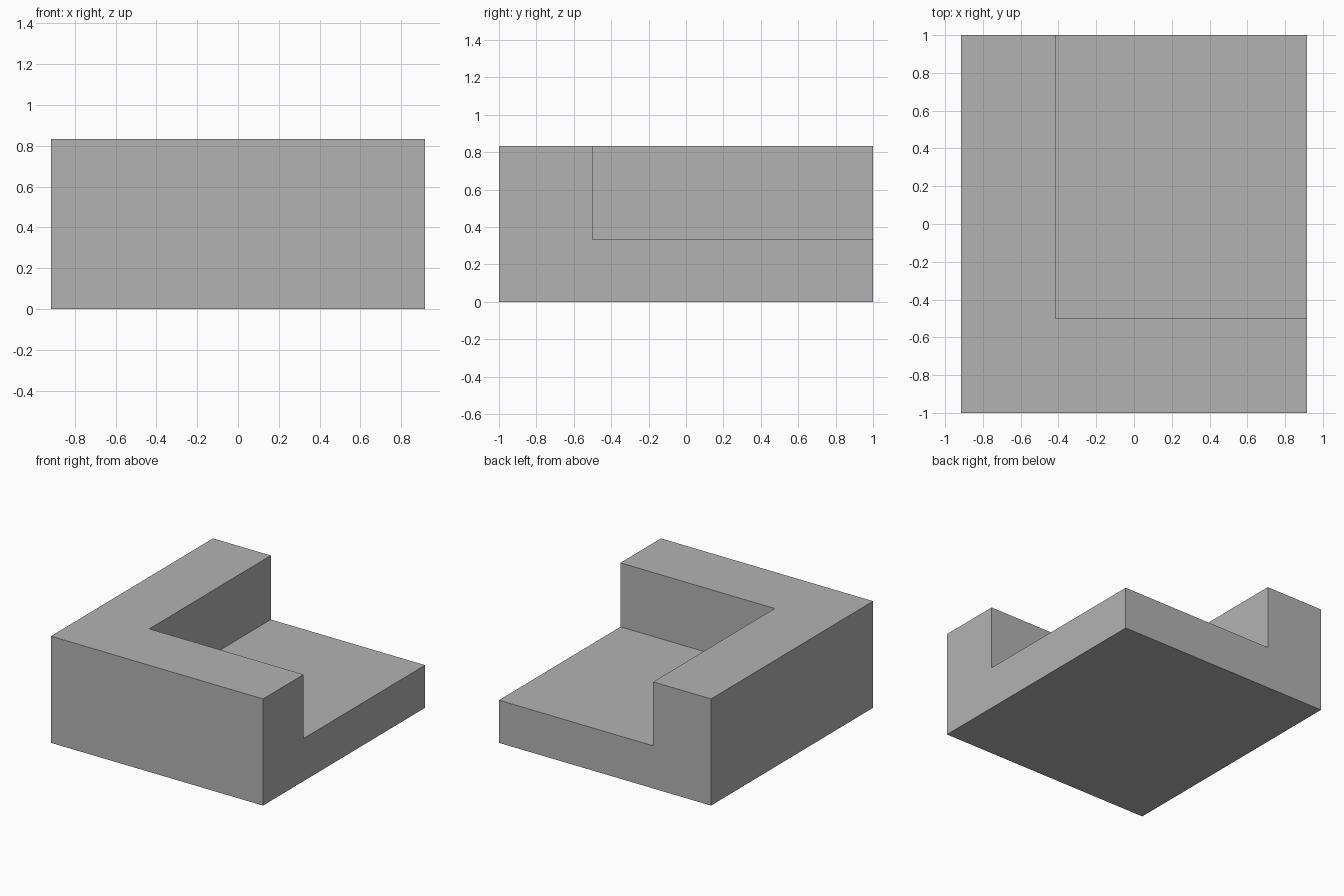
import bpy
import bmesh
from mathutils import Matrix, Vector

default_cube = bpy.data.objects.get("Cube")
if default_cube:
    bpy.data.objects.remove(default_cube, do_unlink=True)

# The whole block sits on a regular module
UNIT = 1 / 6
WIDTH, DEPTH, HEIGHT = 11 * UNIT, 12 * UNIT, 5 * UNIT
FLOOR, WALL = 2 * UNIT, 3 * UNIT
inner_x = -WIDTH / 2 + WALL
inner_y = -DEPTH / 2 + WALL

grey = bpy.data.materials.new("plain grey")
grey.use_nodes = True
colour = (0.45, 0.45, 0.45, 1)
grey.diffuse_color = colour
grey.node_tree.nodes["Principled BSDF"].inputs["Base Color"].default_value = colour

# Floor slab
bm = bmesh.new()
bmesh.ops.create_cube(bm, size=1, matrix=Matrix.Translation((0, 0, FLOOR / 2))
                      @ Matrix.Diagonal((WIDTH, DEPTH, FLOOR, 1)))

# Score the inner edges of the two walls
for point, normal in (((inner_x, 0, 0), (1, 0, 0)), ((0, inner_y, 0), (0, 1, 0))):
    bmesh.ops.bisect_plane(bm, geom=bm.verts[:] + bm.edges[:] + bm.faces[:],
                           plane_co=point, plane_no=normal)

# Raise the L-shaped wall along the front and right sides
bm.normal_update()
wall_tops = []
for face in bm.faces:
    centre = face.calc_center_median()
    if face.normal.z > 0.5 and (centre.x < inner_x or centre.y < inner_y):
        wall_tops.append(face)
raised = bmesh.ops.extrude_face_region(bm, geom=wall_tops)["geom"]
bmesh.ops.delete(bm, geom=[f for f in wall_tops if f.is_valid], context="FACES")
bmesh.ops.translate(bm, vec=Vector((0, 0, HEIGHT - FLOOR)),
                    verts=[v for v in raised if isinstance(v, bmesh.types.BMVert)])

# Merge flat regions into clean single faces
bmesh.ops.dissolve_limit(bm, angle_limit=0.01, verts=bm.verts[:], edges=bm.edges[:])
bmesh.ops.recalc_face_normals(bm, faces=bm.faces[:])

mesh = bpy.data.meshes.new("corner_block")
bm.to_mesh(mesh)
bm.free()
mesh.materials.append(grey)
block = bpy.data.objects.new("corner_block", mesh)
bpy.context.scene.collection.objects.link(block)
